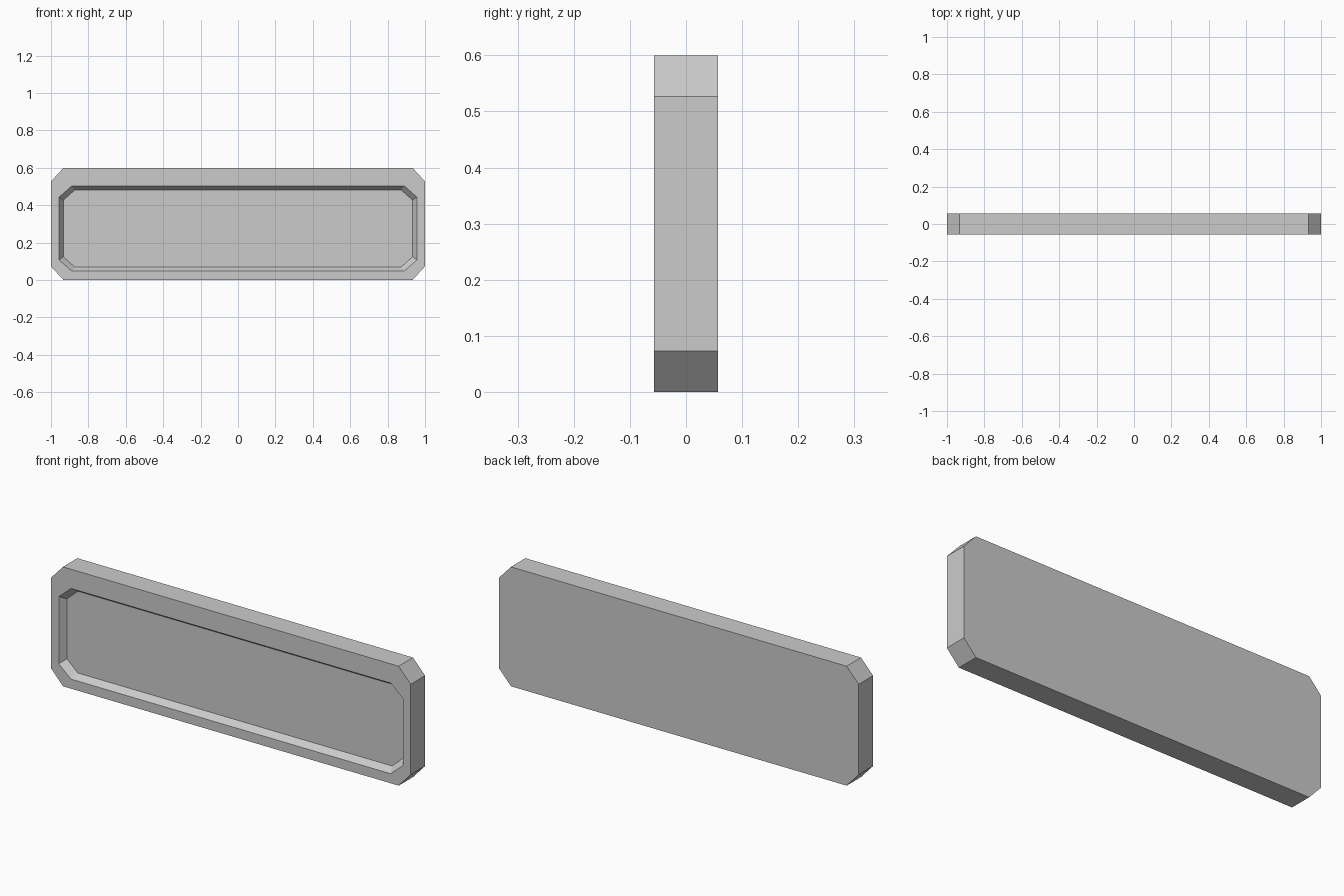
import bpy
import bmesh

cube = bpy.data.objects.get("Cube")
if cube:
    bpy.data.objects.remove(cube, do_unlink=True)

FRONT, BACK, FLOOR = -0.057, 0.057, -0.024

grey = bpy.data.materials.new("light grey")
grey.use_nodes = True
grey.diffuse_color = (0.6, 0.6, 0.6, 1)
grey.node_tree.nodes["Principled BSDF"].inputs["Base Color"].default_value = (0.6, 0.6, 0.6, 1)


def octagon(bm, y, half, low, high, cut_x, cut_z):
    """Ring of a rectangle with clipped corners, standing in the xz plane."""
    right = [(half - cut_x, low), (half, low + cut_z),
             (half, high - cut_z), (half - cut_x, high)]
    outline = right + [(-x, z) for x, z in reversed(right)]
    return [bm.verts.new((x, y, z)) for x, z in outline]


def bridge(bm, a, b):
    for i in range(len(a)):
        j = (i + 1) % len(a)
        bm.faces.new((a[i], a[j], b[j], b[i]))


bm = bmesh.new()
# Outer slab, front rim and sloping recess walls, in order from back to floor
rings = [
    octagon(bm, BACK, 1.0, 0.0, 0.6, 0.067, 0.073),
    octagon(bm, FRONT, 1.0, 0.0, 0.6, 0.067, 0.073),
    octagon(bm, FRONT, 0.956, 0.048, 0.503, 0.067, 0.059),
    octagon(bm, FLOOR, 0.934, 0.07, 0.481, 0.061, 0.055),
]
for a, b in zip(rings, rings[1:]):
    bridge(bm, a, b)
# Back panel and recess floor
bm.faces.new(rings[0])
bm.faces.new(rings[-1])
bmesh.ops.recalc_face_normals(bm, faces=bm.faces)

mesh = bpy.data.meshes.new("recessed_panel")
bm.to_mesh(mesh)
bm.free()
mesh.materials.append(grey)
panel = bpy.data.objects.new("recessed_panel", mesh)
bpy.context.collection.objects.link(panel)
